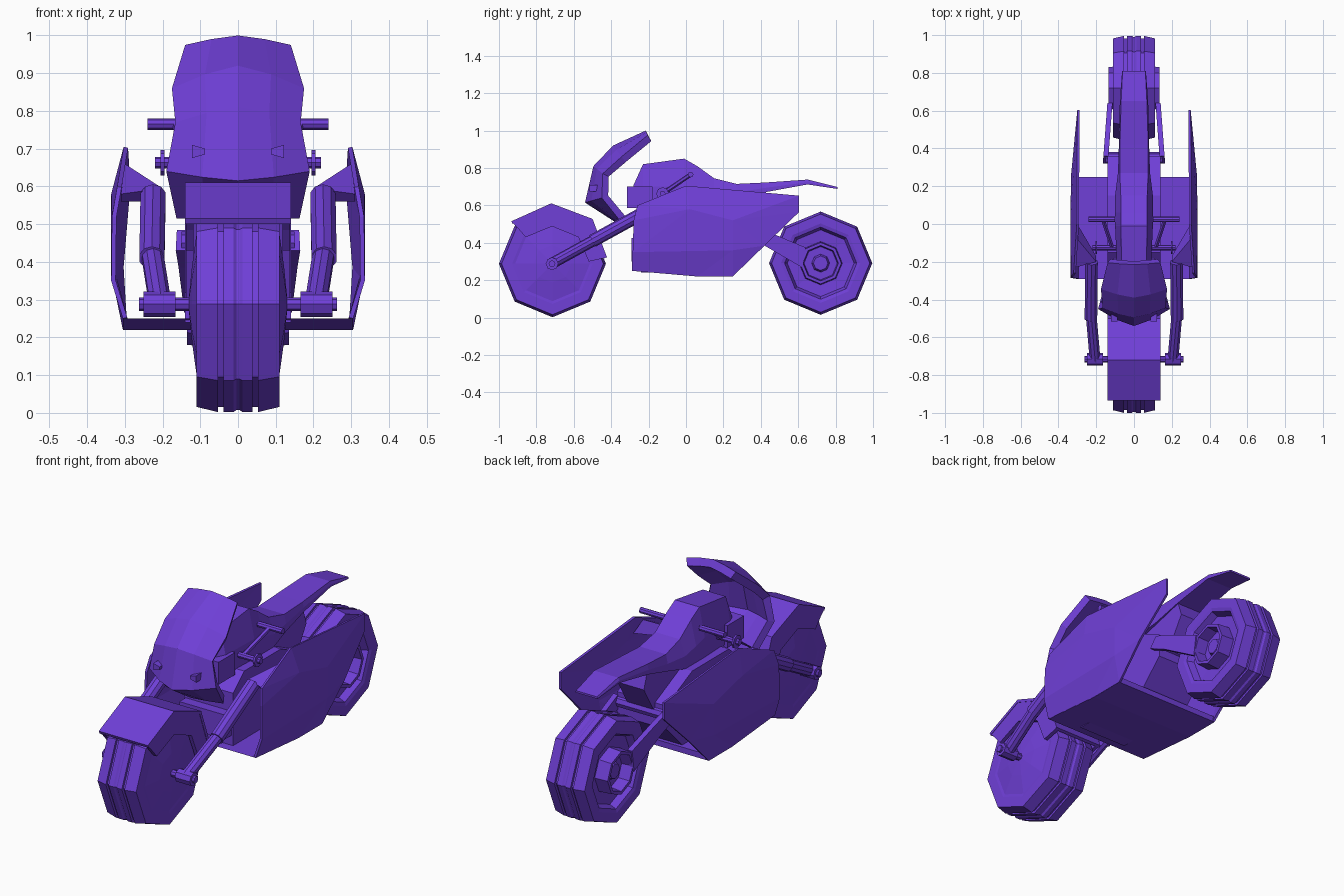
import bpy, bmesh, math
from mathutils import Vector

purple = bpy.data.materials.new("violet paint")
purple.diffuse_color = (0.16, 0.05, 0.68, 1)


def finish(name, bm, mirror=False, solid=0, offset=-1):
    bmesh.ops.recalc_face_normals(bm, faces=bm.faces)
    me = bpy.data.meshes.new(name)
    bm.to_mesh(me)
    bm.free()
    me.materials.append(purple)
    ob = bpy.data.objects.new(name, me)
    bpy.context.collection.objects.link(ob)
    if solid:
        m = ob.modifiers.new("thickness", "SOLIDIFY")
        m.thickness, m.offset = solid, offset
    if mirror:
        ob.modifiers.new("mirror", "MIRROR")
    return ob


def mesh(name, verts, faces, **kw):
    bm = bmesh.new()
    vs = [bm.verts.new(v) for v in verts]
    for f in faces:
        bm.faces.new([vs[i] for i in f])
    return finish(name, bm, **kw)


def loft(name, rings, closed=True, caps=True, **kw):
    """Skin a list of equal-length point rings."""
    n = len(rings[0])
    verts = [p for r in rings for p in r]
    faces = []
    for k in range(len(rings) - 1):
        for i in range(n if closed else n - 1):
            j = (i + 1) % n
            faces.append((k*n + i, k*n + j, (k+1)*n + j, (k+1)*n + i))
    if caps:
        faces += [tuple(range(n)), tuple(range(len(verts) - n, len(verts)))]
    return mesh(name, verts, faces, **kw)


def box(name, x0, x1, y0, y1, z0, z1, **kw):
    ring = lambda z: [(x0, y0, z), (x1, y0, z), (x1, y1, z), (x0, y1, z)]
    return loft(name, [ring(z0), ring(z1)], **kw)


def plate(name, x0, x1, yz, **kw):
    """Side profile (y, z) extruded between two x positions."""
    return loft(name, [[(x, y, z) for y, z in yz] for x in (x0, x1)], **kw)


def rod(name, a, b, r, n=8, mirror=True):
    a, b = Vector(a), Vector(b)
    bm = bmesh.new()
    bmesh.ops.create_cone(bm, cap_ends=True, segments=n, radius1=r, radius2=r, depth=(b - a).length)
    rot = (b - a).to_track_quat("Z", "Y").to_matrix().to_4x4()
    rot.translation = (a + b) / 2
    bmesh.ops.transform(bm, matrix=rot, verts=bm.verts)
    return finish(name, bm, mirror=mirror)


def lathe(name, profile, cy, cz, n=8):
    """Revolve (x, radius) points around a sideways axle."""
    rings = [[(x, cy + r * math.cos(math.tau * i / n), cz + r * math.sin(math.tau * i / n))
              for i in range(n)] for x, r in profile]
    return loft(name, rings)


# Wheels: grooved tyre, rim and hub in one eight-sided lathe
tread = [(0.11, 0.272), (0.053, 0.286), (0.053, 0.272), (0.038, 0.272), (0.038, 0.286), (0.012, 0.286), (0.004, 0.28)]
front_half = [(0.13, 0.02), (0.122, 0.10), (0.108, 0.20), (0.11, 0.215)] + tread
rear_half = [(0.10, 0.02), (0.10, 0.04), (0.075, 0.05), (0.075, 0.092), (0.135, 0.098), (0.135, 0.115),
             (0.065, 0.12), (0.07, 0.185), (0.105, 0.20), (0.11, 0.22)] + tread
for name, half, cy, cz, s in (("front_wheel", front_half, -0.714, 0.288, 1.0), ("rear_wheel", rear_half, 0.72, 0.291, 0.965)):
    prof = [(x, r * s) for x, r in half]
    lathe(name, prof + [(-x, r) for x, r in reversed(prof)], cy, cz)

# Front mudguard with side cheeks
arc = [(-0.93, 0.508), (-0.72, 0.603), (-0.505, 0.522), (-0.43, 0.32)]
loft("front_mudguard", [[(x, y, z) for y, z in arc] for x in (-0.14, 0.14)],
     closed=False, caps=False, solid=0.016, offset=0)
plate("mudguard_cheek", 0.118, 0.138, arc + [(-0.52, 0.30), (-0.575, 0.43), (-0.716, 0.488), (-0.857, 0.43), (-0.905, 0.485)],
      mirror=True)

# Fork legs and front axle
rod("fork_upper", (0.225, -0.2, 0.575), (0.228, -0.5, 0.41), 0.035, 10)
rod("fork_lower", (0.227, -0.48, 0.42), (0.206, -0.72, 0.288), 0.03, 10)
rod("front_axle", (0.10, -0.716, 0.288), (0.262, -0.716, 0.288), 0.018)
rod("axle_clamp", (0.165, -0.716, 0.288), (0.25, -0.716, 0.288), 0.034)
mesh("fork_bracket", [(0.20, -0.2, 0.595), (0.31, -0.23, 0.58), (0.30, -0.08, 0.66),
                      (0.20, -0.17, 0.56), (0.31, -0.2, 0.56), (0.30, 0.0, 0.62)],
     [(0, 1, 2), (3, 4, 5), (0, 1, 4, 3), (1, 2, 5, 4), (2, 0, 3, 5)], mirror=True)

# Front fairing: rows of (centre y, z, half width, side y, z)
rows = [(-0.215, 1.0, 0.14, -0.205, 0.975), (-0.39, 0.92, 0.175, -0.345, 0.86),
        (-0.495, 0.81, 0.166, -0.445, 0.77), (-0.54, 0.615, 0.19, -0.45, 0.64),
        (-0.385, 0.515, 0.163, -0.35, 0.515)]
grid = []
for cy, cz, w, sy, sz in rows:
    grid.append([(w * t, cy + (sy - cy) * abs(t) ** 1.4, cz + (sz - cz) * abs(t) ** 1.4)
                 for t in (-1, -0.5, 0, 0.5, 1)])
fairing = loft("front_fairing", grid, closed=False, caps=False, solid=0.04, offset=-1)
# outward is forward, so that thickness grows backwards
if sum(p.normal.y for p in fairing.data.polygons) > 0:
    fairing.data.flip_normals()
loft("headlight", [[(0.087, y, 0.685), (0.122, y, 0.675), (0.122, y, 0.71), (0.087, y, 0.70)]
                   for y in (-0.515, -0.46)], mirror=True)

# Fuel tank and seat: stations of (y, top half width, top z, bottom half width, bottom z)
stations = [(-0.28, 0.06, 0.71, 0.08, 0.62), (-0.23, 0.065, 0.82, 0.09, 0.60),
            (-0.01, 0.07, 0.85, 0.10, 0.58), (0.06, 0.07, 0.81, 0.10, 0.58),
            (0.15, 0.07, 0.745, 0.10, 0.60), (0.27, 0.075, 0.715, 0.085, 0.63),
            (0.42, 0.075, 0.722, 0.08, 0.67), (0.65, 0.068, 0.738, 0.075, 0.712),
            (0.81, 0.06, 0.698, 0.063, 0.688)]
loft("tank_and_seat", [[(-b, y, zb), (-b, y, zb + (zt - zb) * 0.45), (-t, y, zt),
                        (t, y, zt), (b, y, zb + (zt - zb) * 0.45), (b, y, zb)]
                       for y, t, zt, b, zb in stations])
box("tank_front_block", -0.11, 0.11, -0.315, -0.18, 0.585, 0.70)
plate("seat_support", -0.075, 0.075, [(0.1, 0.45), (0.1, 0.66), (0.42, 0.69), (0.45, 0.60), (0.36, 0.45)])

# Engine, radiator and belly pan
plate("engine_block", -0.14, 0.14, [(-0.24, 0.24), (-0.24, 0.52), (-0.15, 0.60), (0.15, 0.60),
                                   (0.36, 0.50), (0.36, 0.38), (0.22, 0.24)])
box("radiator", -0.13, 0.13, -0.292, -0.23, 0.30, 0.425)
plate("belly_pan", -0.303, 0.303, [(-0.29, 0.25), (0.06, 0.25), (0.25, 0.25), (0.25, 0.22), (0.06, 0.22)])

# Large folded side panels: outline ring around a raised ridge ring
outline = [(-0.29, 0.25, 0.305), (-0.28, 0.52, 0.334), (-0.26, 0.60, 0.32), (0.0, 0.705, 0.303),
           (0.605, 0.652, 0.30), (0.605, 0.565, 0.30), (0.42, 0.385, 0.315), (0.25, 0.22, 0.305), (0.06, 0.22, 0.305)]
ridge = [(-0.285, 0.35, 0.336), (0.02, 0.58, 0.336), (0.25, 0.52, 0.334), (0.25, 0.36, 0.334)]
mesh("side_panel", [(x, y, z) for y, z, x in outline + ridge],
     [(0, 9, 12, 8), (8, 12, 7), (7, 12, 6), (6, 12, 11), (6, 11, 5), (5, 11, 4), (4, 11, 10, 3),
      (3, 10, 2), (2, 10, 1), (1, 10, 9), (9, 10, 11, 12)], mirror=True, solid=0.012, offset=-1)

# Handlebars, foot pegs and the links between them
rod("handlebar", (0.10, 0.025, 0.765), (0.24, 0.025, 0.765), 0.015)
rod("foot_peg", (0.08, -0.125, 0.663), (0.22, -0.125, 0.663), 0.015)
rod("peg_collar", (0.195, -0.125, 0.663), (0.205, -0.125, 0.663), 0.034)
rod("control_link", (0.115, -0.125, 0.663), (0.165, 0.025, 0.765), 0.012, 6)

# Rear swing arm
arm = [(0.32, 0.43), (0.36, 0.485), (0.46, 0.45), (0.64, 0.375), (0.625, 0.265), (0.42, 0.385)]
loft("swing_arm", [[(x - 0.075 * (y - 0.32), y, z) for y, z in arm] for x in (0.138, 0.165)], mirror=True)
rod("swing_arm_pivot", (-0.15, 0.35, 0.45), (0.15, 0.35, 0.45), 0.03, mirror=False)
